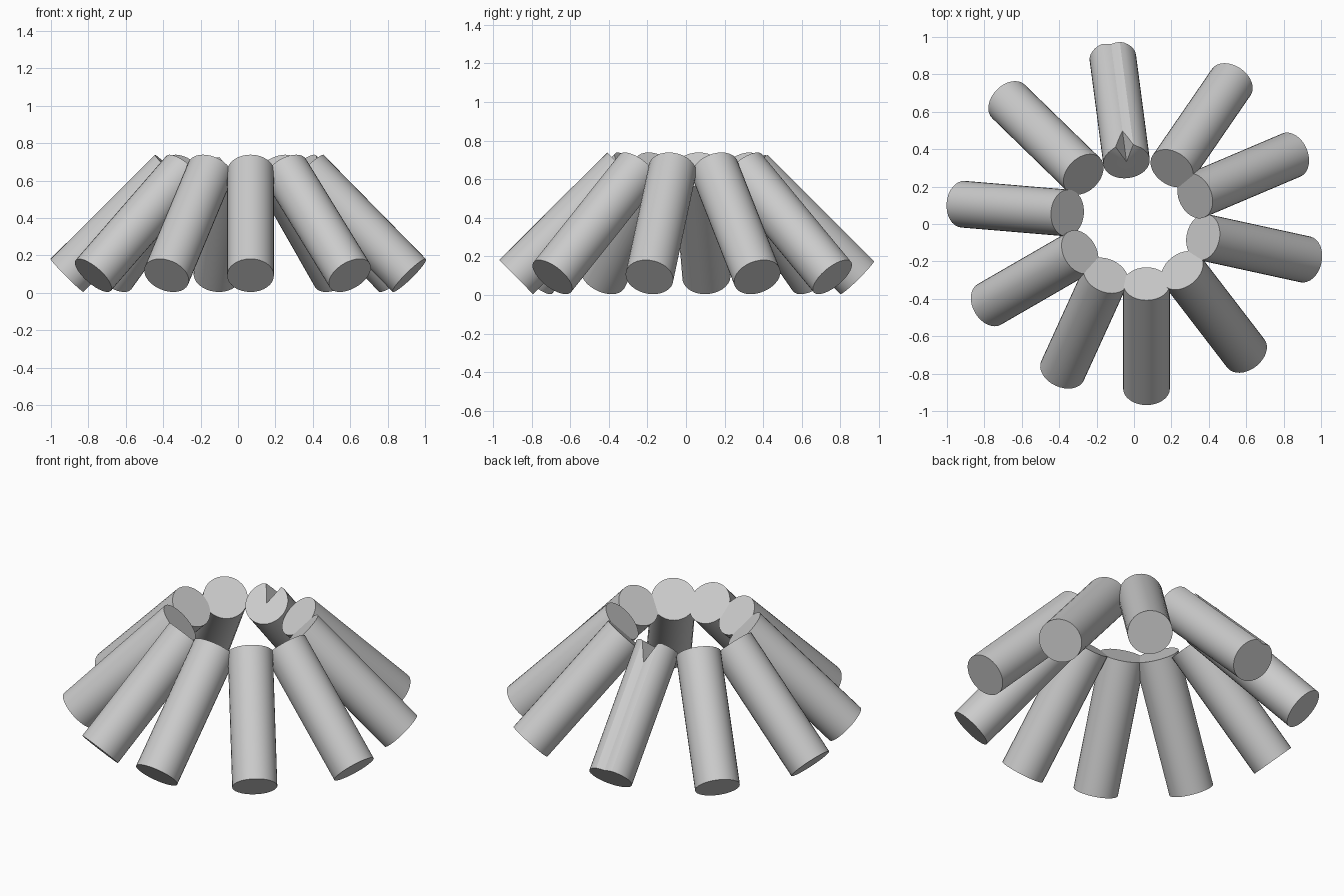
import bpy, bmesh, math
from mathutils import Vector

if "Cube" in bpy.data.objects:
    bpy.data.objects.remove(bpy.data.objects["Cube"])

R = 0.125            # rod radius
RUN, TOP, BOT = 0.56, 0.65, 0.093   # horizontal run and end-centre heights
N = 32


def rod(name, x, y, deg, dented=False):
    """Slanted rod leaning inward: upper end centred at x, y, foot pointing along deg."""
    c, s = math.cos(math.radians(deg)), math.sin(math.radians(deg))
    upper = Vector((x, y, TOP))
    lower = Vector((x + RUN * c, y + RUN * s, BOT))
    axis = (lower - upper).normalized()
    side = Vector((-s, c, 0))
    up = side.cross(axis)
    if up.z < 0:
        up = -up
    bm = bmesh.new()
    rings = []
    for k, centre in enumerate((upper, lower)):
        ring = []
        for i in range(N):
            a = 2 * math.pi * i / N
            d = min(a, 2 * math.pi - a)
            p = centre + R * (up * math.cos(a) + side * math.sin(a))
            # pinch in the ridge of the damaged rod
            if dented:
                w = max(0, 1 - d / 0.42)
                p += axis * (0.13 if k == 0 else 0) * w - up * 0.02 * w
            ring.append(bm.verts.new(p))
        hub = bm.verts.new(centre)
        for i in range(N):
            bm.faces.new((hub, ring[i], ring[(i + 1) % N]))
        rings.append(ring)
    for i in range(N):
        j = (i + 1) % N
        bm.faces.new((rings[0][i], rings[0][j], rings[1][j], rings[1][i]))
    bmesh.ops.recalc_face_normals(bm, faces=bm.faces[:])
    me = bpy.data.meshes.new(name)
    bm.to_mesh(me)
    bm.free()
    ob = bpy.data.objects.new(name, me)
    bpy.context.collection.objects.link(ob)
    bpy.ops.object.select_all(action='DESELECT')
    ob.select_set(True)
    bpy.context.view_layer.objects.active = ob
    bpy.ops.object.shade_smooth_by_angle(angle=math.radians(30))


# Ring of hand-placed leaning rods: upper end x, y and outward heading
RODS = [
    (0.203, 0.297, 55.5), (0.326, 0.150, 23), (0.369, -0.070, -12.3),
    (0.257, -0.248, -52.5), (0.067, -0.320, -90), (-0.150, -0.275, -114.5),
    (-0.289, -0.150, 210), (-0.356, 0.059, 175.2), (-0.270, 0.265, 135.8),
]
for n, (x, y, deg) in enumerate(RODS):
    rod(f"leaning_rod_{n + 1}", x, y, deg)

# Damaged rod at the back
rod("dented_back_rod", -0.040, 0.333, 97.5, True)
